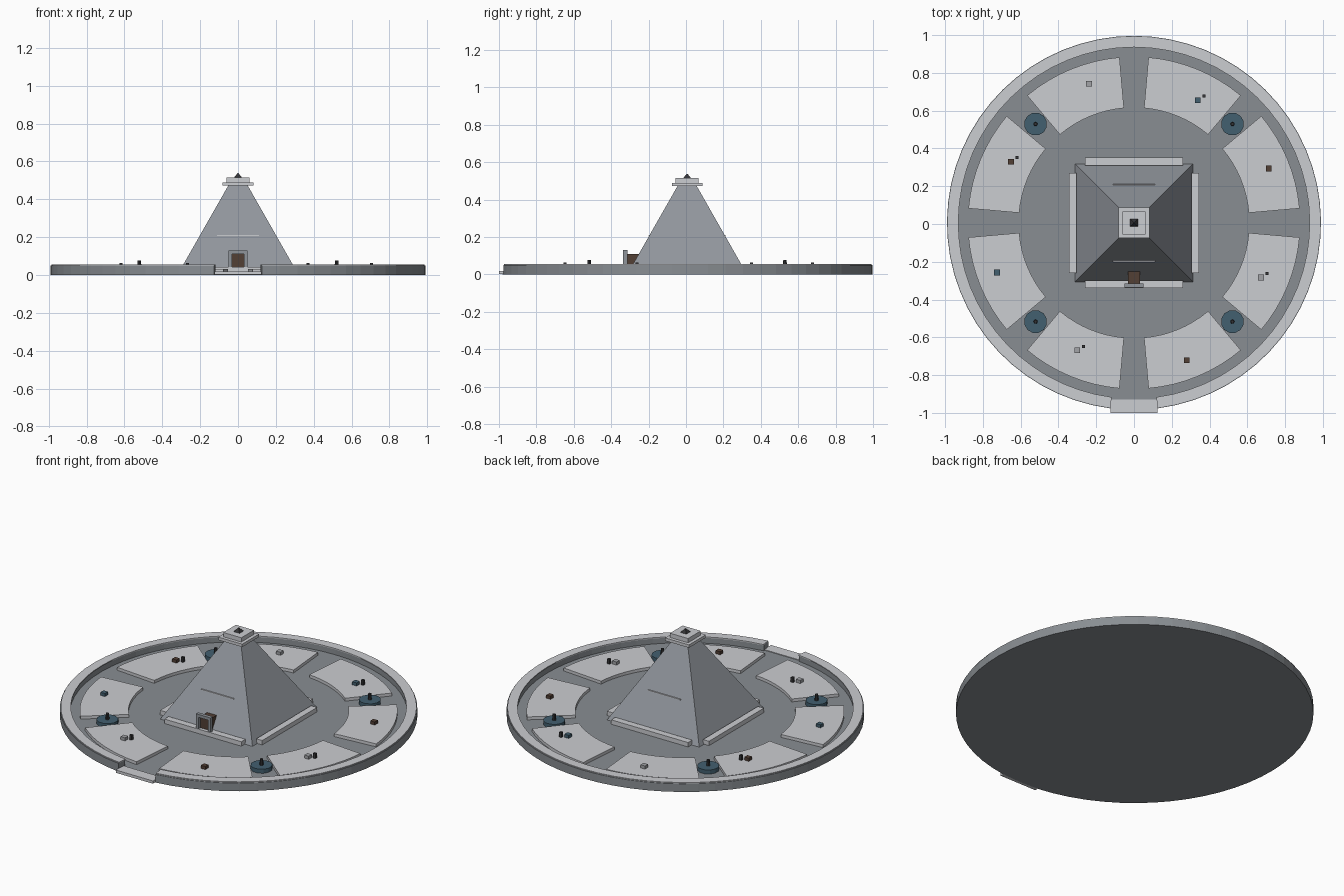
import bpy
import bmesh
from math import cos, sin, radians, sqrt

old = bpy.data.objects.get("Cube")
if old:
    bpy.data.objects.remove(old, do_unlink=True)

CY = 0.006      # centre of the round plaza
FLOOR = 0.015   # floor height
PAD = 0.033     # top of raised pads


def material(name, r, g, b):
    m = bpy.data.materials.new(name)
    m.use_nodes = True
    m.diffuse_color = (r, g, b, 1)
    m.node_tree.nodes["Principled BSDF"].inputs["Base Color"].default_value = (r, g, b, 1)
    return m


pale = material("pale stone", 0.60, 0.61, 0.64)
grey = material("grey stone", 0.25, 0.27, 0.29)
slate = material("pyramid stone", 0.28, 0.30, 0.33)
blue = material("blue water", 0.055, 0.115, 0.16)
brown = material("dark brown", 0.085, 0.05, 0.035)
dark = material("charcoal", 0.035, 0.035, 0.038)
mid = material("crate grey", 0.36, 0.37, 0.39)


def finish(name, bm, mat):
    bmesh.ops.recalc_face_normals(bm, faces=bm.faces)
    mesh = bpy.data.meshes.new(name)
    bm.to_mesh(mesh)
    bm.free()
    mesh.materials.append(mat)
    obj = bpy.data.objects.new(name, mesh)
    bpy.context.collection.objects.link(obj)
    return obj


def box(name, x0, x1, y0, y1, z0, z1, mat):
    bm = bmesh.new()
    bmesh.ops.create_cube(bm, size=1)
    for v in bm.verts:
        v.co.x = x1 if v.co.x > 0 else x0
        v.co.y = y1 if v.co.y > 0 else y0
        v.co.z = z1 if v.co.z > 0 else z0
    return finish(name, bm, mat)


def block(name, x, y, half, z0, z1, mat):
    return box(name, x - half, x + half, y - half, y + half, z0, z1, mat)


def cone(name, x, y, r0, r1, z0, z1, sides, mat, turn=0):
    bm = bmesh.new()
    bmesh.ops.create_cone(bm, cap_ends=True, segments=sides, radius1=r0,
                          radius2=r1, depth=z1 - z0)
    obj = finish(name, bm, mat)
    obj.location = (x, y, (z0 + z1) / 2)
    obj.rotation_euler.z = radians(turn)
    return obj


def sector(name, r0, r1, a0, a1, z0, z1, steps, mat):
    """Solid slice of a ring between two angles in degrees."""
    bm = bmesh.new()
    loops = []
    for i in range(steps + 1):
        a = radians(a0 + (a1 - a0) * i / steps)
        loops.append([bm.verts.new((r * cos(a), CY + r * sin(a), z))
                      for r, z in ((r0, z0), (r1, z0), (r1, z1), (r0, z1))])
    for p, q in zip(loops, loops[1:]):
        for k in range(4):
            n = (k + 1) % 4
            bm.faces.new((p[k], p[n], q[n], q[k]))
    bm.faces.new(loops[0])
    bm.faces.new(loops[-1])
    return finish(name, bm, mat)


# Round floor, outer wall with a front gateway, and its pale coping
cone("plaza_floor", 0, CY, 0.988, 0.988, 0, FLOOR, 64, grey)
sector("outer_wall", 0.935, 0.99, -82.7, 262.7, 0, 0.05, 62, grey)
sector("wall_coping", 0.93, 0.986, -82.7, 262.7, 0.05, 0.056, 62, pale)
box("gate_threshold", -0.125, 0.125, -1.0, -0.93, 0.002, 0.019, pale)

# Eight raised pads
for i in range(8):
    centre = 22.5 + 45 * i
    sector(f"pad_{i + 1}", 0.61, 0.88, centre - 17.5, centre + 17.5,
           FLOOR, PAD, 8, pale)

# Pyramid, stepped cap and tip
cone("pyramid", 0, CY, 0.312 * sqrt(2), 0.05 * sqrt(2), FLOOR, 0.475, 4, slate, 45)
block("cap_lower", 0, CY, 0.081, 0.472, 0.49, pale)
block("cap_upper", 0, CY, 0.061, 0.49, 0.516, pale)
cone("cap_tip", 0, CY, 0.02 * sqrt(2), 0.003, 0.516, 0.538, 4, dark, 45)

# Kerbs round the pyramid, and a pale course on its front and back
for s, side in ((-1, "a"), (1, "b")):
    x, y = s * 0.325, CY + s * 0.325
    box(f"kerb_x_{side}", x - 0.02, x + 0.02, CY - 0.265, CY + 0.265, FLOOR, 0.042, pale)
    box(f"kerb_y_{side}", -0.26, 0.26, y - 0.02, y + 0.02, FLOOR, 0.042, pale)
    y = CY + s * 0.203
    box(f"course_{side}", -0.11, 0.11, y - 0.004, y + 0.004, 0.207, 0.212, pale)

# Doorway
box("door", -0.032, 0.032, -0.318, -0.25, FLOOR, 0.11, brown)
for s, side in ((-1, "right"), (1, "left")):
    x = s * 0.04
    box(f"door_jamb_{side}", x - 0.009, x + 0.009, -0.336, -0.314, FLOOR, 0.112, slate)
box("door_lintel", -0.049, 0.049, -0.336, -0.314, 0.112, 0.13, slate)

# Four basins with a central spout
for sx in (-1, 1):
    for sy in (-1, 1):
        x, y = sx * 0.521, CY + sy * 0.523
        cone("basin", x, y, 0.061, 0.061, FLOOR, 0.04, 12, blue, 15)
        cone("basin_spout", x, y, 0.011, 0.009, 0.04, 0.076, 8, dark)

# Crates on the pads, some with a small dark post beside them
crates = [(-0.238, 0.743, mid, False), (0.338, 0.656, blue, True),
          (0.714, 0.294, brown, False), (0.672, -0.283, mid, True),
          (0.28, -0.722, brown, False), (-0.30, -0.669, mid, True),
          (-0.725, -0.257, blue, False), (-0.651, 0.33, brown, True)]
for x, y, mat, post in crates:
    block("crate", x, y, 0.015, PAD, 0.052, mat)
    if post:
        block("crate_post", x + 0.032, y + 0.021, 0.008, PAD, 0.063, dark)
